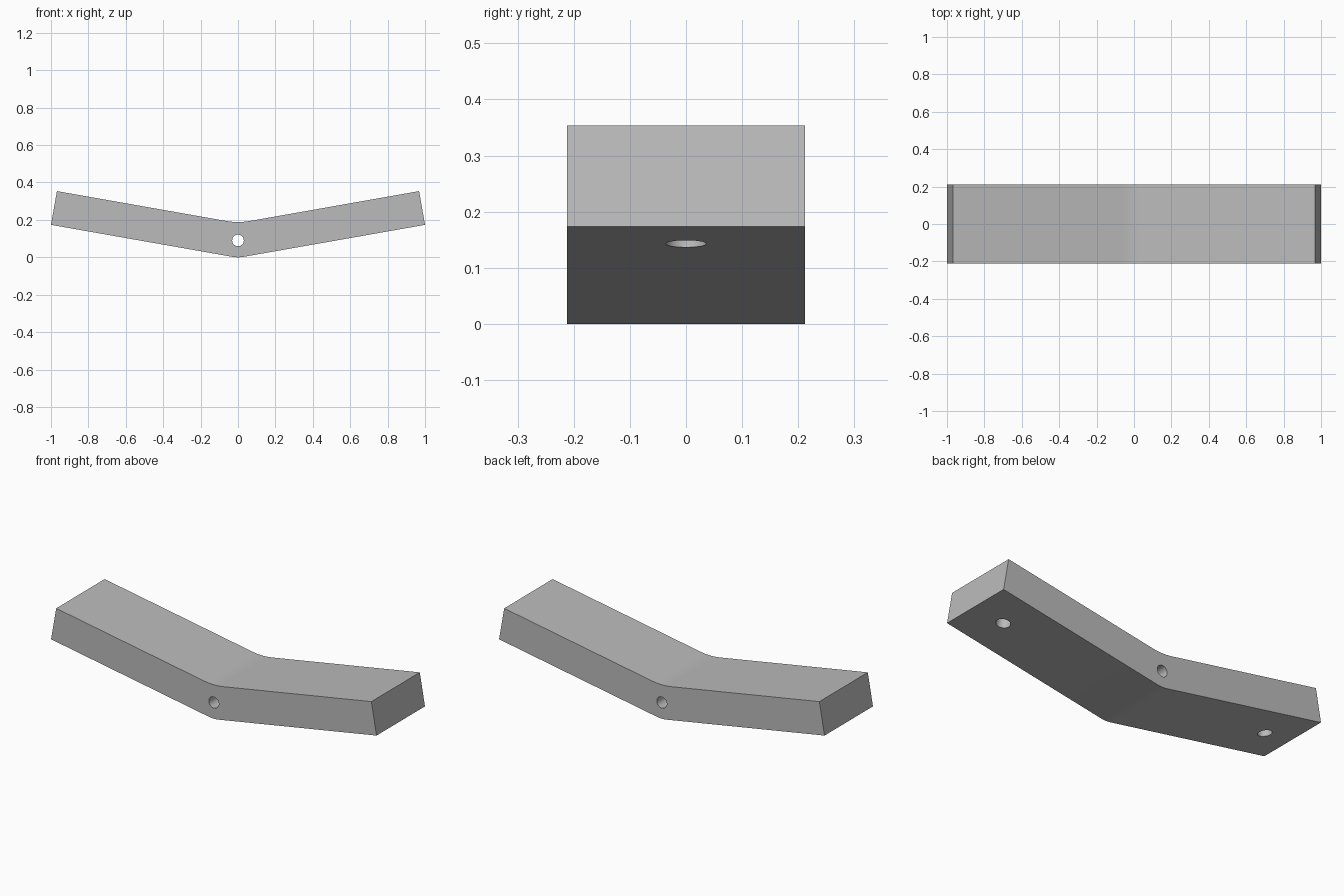
import bpy
import bmesh
from math import sin, cos, tan, radians
from mathutils import Matrix, Vector

cube = bpy.data.objects.get("Cube")
if cube:
    bpy.data.objects.remove(cube, do_unlink=True)

BEND = radians(10)      # tilt of each arm
HALF_DEPTH = 0.2125
THICK = 0.183

gray = bpy.data.materials.new("plain gray")
gray.use_nodes = True
color = (0.5, 0.5, 0.5, 1)
gray.diffuse_color = color
gray.node_tree.nodes["Principled BSDF"].inputs["Base Color"].default_value = color


def new_object(name, bm):
    mesh = bpy.data.meshes.new(name)
    bmesh.ops.recalc_face_normals(bm, faces=bm.faces)
    bm.to_mesh(mesh)
    bm.free()
    mesh.materials.append(gray)
    obj = bpy.data.objects.new(name, mesh)
    bpy.context.collection.objects.link(obj)
    return obj


def bend_arc(radius, corner_z, steps=12):
    """Left-to-right arc rounding the corner where the two arms meet."""
    centre = corner_z + radius / cos(BEND)
    angles = [BEND * (2 * i / steps - 1) for i in range(steps + 1)]
    return [(radius * sin(a), centre - radius * cos(a)) for a in angles]


def drill(target, centre, axis, radius, length):
    """Cut a round hole centred on a point along an axis."""
    bm = bmesh.new()
    turn = Vector(axis).to_track_quat('Z', 'Y').to_matrix().to_4x4()
    bmesh.ops.create_cone(bm, cap_ends=True, segments=40, radius1=radius,
                          radius2=radius, depth=length,
                          matrix=Matrix.Translation(centre) @ turn)
    cutter = new_object("hole_cutter", bm)
    cutter.hide_render = True
    mod = target.modifiers.new("hole", 'BOOLEAN')
    mod.operation = 'DIFFERENCE'
    mod.solver = 'EXACT'
    mod.object = cutter
    bpy.context.view_layer.objects.active = target
    bpy.ops.object.modifier_apply(modifier=mod.name)
    bpy.data.objects.remove(cutter, do_unlink=True)


# Bent bar: side profile with rounded bend, extruded front to back
low_r = 0.18
low_z = low_r - low_r / cos(BEND)
end_z = low_z + tan(BEND)
top_x, top_z = 1 - THICK * sin(BEND), end_z + THICK * cos(BEND)
profile = [(-1, end_z)] + bend_arc(low_r, low_z) + [(1, end_z), (top_x, top_z)]
profile += bend_arc(0.35, low_z + THICK / cos(BEND))[::-1] + [(-top_x, top_z)]
bm = bmesh.new()
face = bm.faces.new([bm.verts.new((x, -HALF_DEPTH, z)) for x, z in profile])
side = bmesh.ops.extrude_face_region(bm, geom=[face])
moved = [v for v in side["geom"] if isinstance(v, bmesh.types.BMVert)]
bmesh.ops.translate(bm, verts=moved, vec=(0, 2 * HALF_DEPTH, 0))
bar = new_object("bent_bar", bm)

# Pivot hole through the bend
drill(bar, Vector((0, 0, 0.09)), (0, 1, 0), 0.031, 1)

# Blind holes under both arm ends
for s in (-1, 1):
    mouth = Vector((0.825 * s, 0, low_z + 0.825 * tan(BEND)))
    drill(bar, mouth, (-s * sin(BEND), 0, cos(BEND)), 0.036, 0.12)

# Smooth bend and holes, crisp edges
bpy.ops.object.select_all(action='DESELECT')
bar.select_set(True)
bpy.context.view_layer.objects.active = bar
bpy.ops.object.shade_smooth_by_angle(angle=radians(30))
